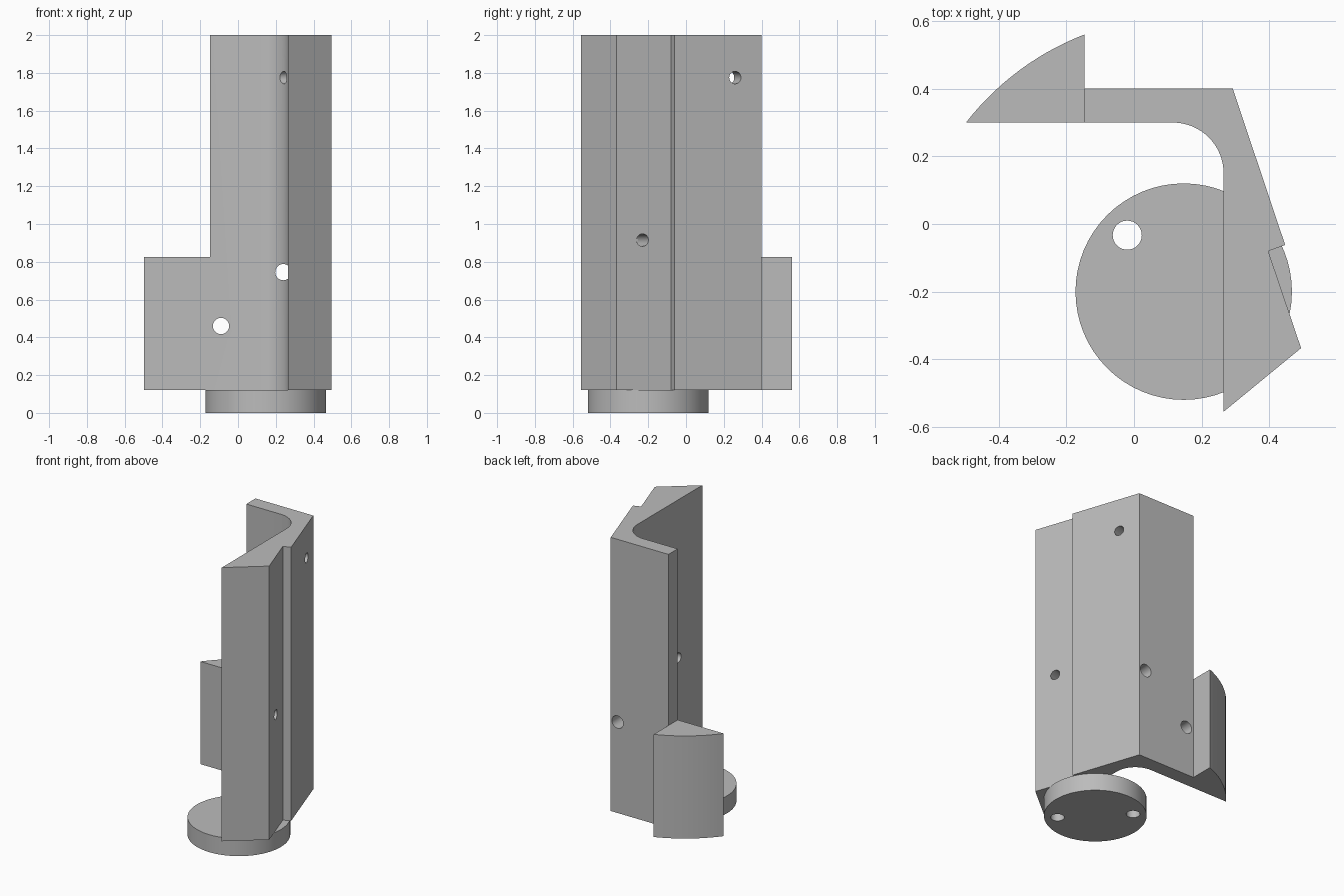
import bpy
import bmesh
import math
from mathutils import Vector

cube = bpy.data.objects.get("Cube")
if cube:
    bpy.data.objects.remove(cube, do_unlink=True)

# One plain grey for every part
grey = bpy.data.materials.new("plain grey")
grey.use_nodes = True
colour = (0.5, 0.5, 0.5, 1)
grey.diffuse_color = colour
grey.node_tree.nodes["Principled BSDF"].inputs["Base Color"].default_value = colour

BASE_TOP = 0.12
DISC_CENTRE = Vector((0.147, -0.2, 0))


def add_object(name, bm):
    bmesh.ops.recalc_face_normals(bm, faces=bm.faces)
    mesh = bpy.data.meshes.new(name)
    bm.to_mesh(mesh)
    bm.free()
    mesh.materials.append(grey)
    obj = bpy.data.objects.new(name, mesh)
    bpy.context.collection.objects.link(obj)
    return obj


def arc(cx, cy, radius, start, end, steps):
    angles = [start + (end - start) * i / steps for i in range(steps + 1)]
    return [(cx + radius * math.cos(a), cy + radius * math.sin(a)) for a in angles]


def extrude(name, outline, low, high):
    bm = bmesh.new()
    face = bm.faces.new([bm.verts.new((x, y, low)) for x, y in outline])
    result = bmesh.ops.extrude_face_region(bm, geom=[face])
    top = [v for v in result["geom"] if isinstance(v, bmesh.types.BMVert)]
    bmesh.ops.translate(bm, verts=top, vec=(0, 0, high - low))
    return add_object(name, bm)


def drill(target, start, end, radius):
    """Cut a round hole between two points."""
    start, end = Vector(start), Vector(end)
    axis = end - start
    bm = bmesh.new()
    bmesh.ops.create_cone(bm, cap_ends=True, segments=32, radius1=radius,
                          radius2=radius, depth=axis.length)
    turn = axis.to_track_quat("Z", "Y").to_matrix()
    bmesh.ops.rotate(bm, verts=bm.verts, cent=(0, 0, 0), matrix=turn)
    bmesh.ops.translate(bm, verts=bm.verts, vec=(start + end) / 2)
    cutter = add_object("hole_cutter", bm)
    cutter.hide_render = True
    mod = target.modifiers.new("hole", "BOOLEAN")
    mod.operation = "DIFFERENCE"
    mod.solver = "EXACT"
    mod.object = cutter
    bpy.context.view_layer.objects.active = target
    bpy.ops.object.modifier_apply(modifier=mod.name)
    bpy.data.objects.remove(cutter, do_unlink=True)


# Tall angled bracket with an inner fillet and a stepped outer side
fillet = arc(0.115, 0.15, 0.15, math.pi / 2, 0, 16)
profile = [(-0.147, 0.4), (-0.147, 0.3)] + fillet + [
    (0.265, -0.555), (0.494, -0.367), (0.397, -0.08), (0.447, -0.062), (0.292, 0.4)]
bracket = extrude("bracket", profile, BASE_TOP, 2)

# Holes through the back wall
drill(bracket, (-0.09, 0.2, 0.46), (-0.09, 0.5, 0.46), 0.043)
drill(bracket, (0.24, 0.14, 0.745), (0.24, 0.5, 0.745), 0.043)

# Holes square to the slanted outer faces
slant = Vector((0.948, 0.318, 0))
for point, depth in (((0.339, 0.26, 1.775), 0.2), ((0.448, -0.23, 0.915), 0.3)):
    point = Vector(point)
    drill(bracket, point + slant * 0.1, point - slant * depth, 0.033)

# Curved side wedge, concentric with the base disc
curve = arc(DISC_CENTRE.x, DISC_CENTRE.y, 0.815,
            math.atan2(0.76, -0.294), math.atan2(0.5, -0.644), 14)
wedge = extrude("side_wedge", curve + [(-0.147, 0.3)], BASE_TOP, 0.825)

# Round base with two opposite holes
rim = arc(DISC_CENTRE.x, DISC_CENTRE.y, 0.32, 0, 2 * math.pi, 64)[:-1]
base = extrude("base_disc", rim, 0, BASE_TOP)
for side in (-1, 1):
    centre = DISC_CENTRE + Vector((side, -side, 0)) * 0.167
    drill(base, centre - Vector((0, 0, 0.1)), centre + Vector((0, 0, 0.3)), 0.043)

# Smooth the curved surfaces, keep the edges crisp
for obj in (bracket, wedge, base):
    bpy.ops.object.select_all(action="DESELECT")
    obj.select_set(True)
    bpy.context.view_layer.objects.active = obj
    bpy.ops.object.shade_smooth_by_angle(angle=math.radians(15))
